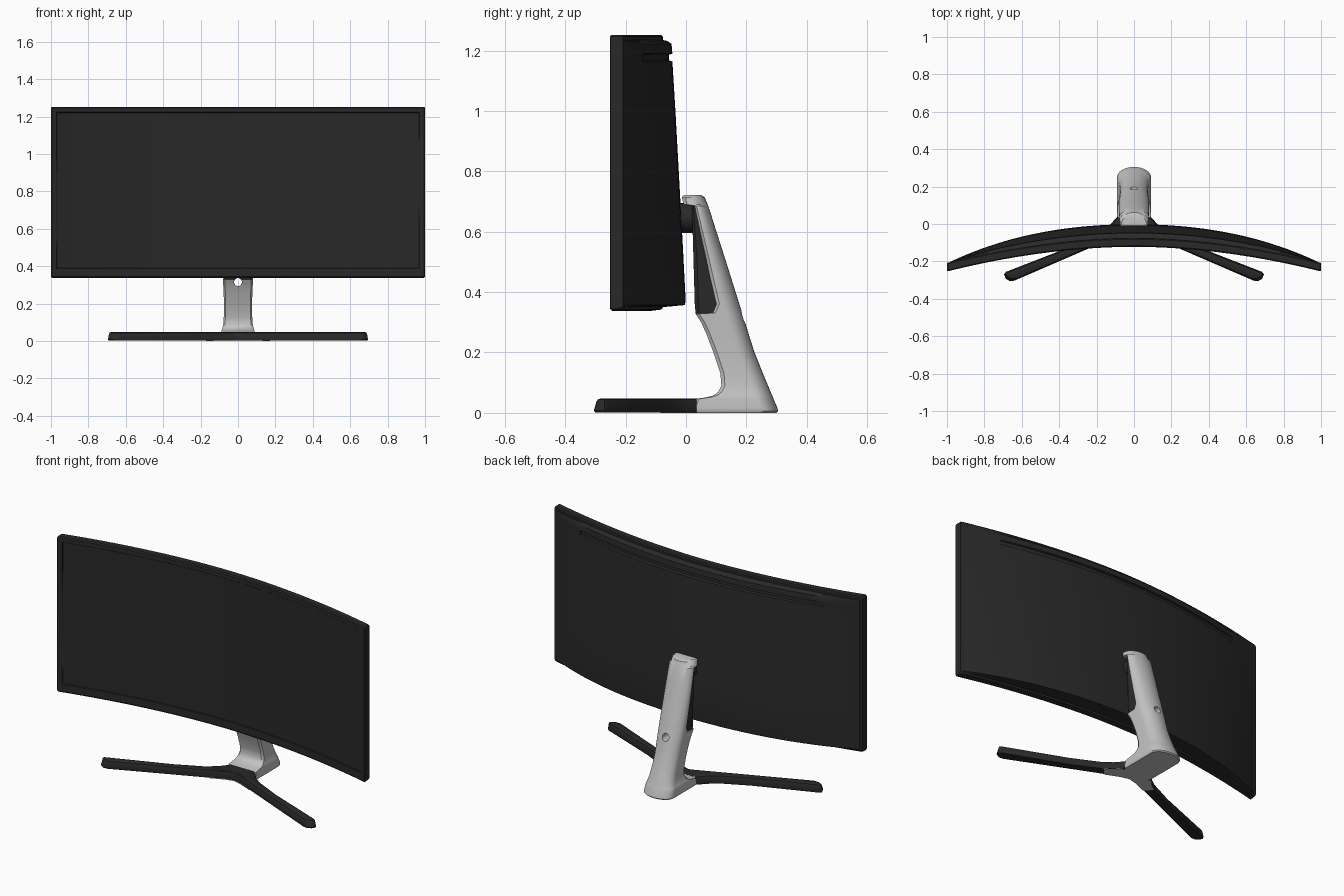
import bpy, bmesh, math

if "Cube" in bpy.data.objects:
    bpy.data.objects.remove(bpy.data.objects["Cube"])

def material(name, v):
    m = bpy.data.materials.new(name)
    m.diffuse_color = (v, v, v, 1)
    m.use_nodes = True
    m.node_tree.nodes["Principled BSDF"].inputs["Base Color"].default_value = m.diffuse_color
    return m

CASE = material("charcoal plastic", 0.022)
SCREEN = material("dark screen", 0.021)
SILVER = material("silver", 0.54)

def finish(name, bm, mats, angle=35):
    bmesh.ops.recalc_face_normals(bm, faces=bm.faces)
    me = bpy.data.meshes.new(name)
    bm.to_mesh(me)
    bm.free()
    ob = bpy.data.objects.new(name, me)
    bpy.context.collection.objects.link(ob)
    for m in mats:
        me.materials.append(m)
    bpy.ops.object.select_all(action='DESELECT')
    ob.select_set(True)
    bpy.context.view_layer.objects.active = ob
    bpy.ops.object.shade_smooth_by_angle(angle=math.radians(angle))
    return ob

def loft(name, rings, mats, rule=None, angle=35):
    """Skin closed rings of equal point count and cap both ends."""
    bm = bmesh.new()
    vs = [[bm.verts.new(p) for p in r] for r in rings]
    n = len(rings[0])
    for a, b in zip(vs, vs[1:]):
        for i in range(n):
            j = (i + 1) % n
            bm.faces.new((a[i], a[j], b[j], b[i]))
    bm.faces.new(vs[0])
    bm.faces.new(vs[-1])
    if rule:
        for f in bm.faces:
            f.material_index = rule(f.calc_center_median())
    return finish(name, bm, mats, angle)

def curve(x):
    return -0.122 - 0.132 * abs(x) ** 1.9      # front face of the curved panel

# Curved front panel with recessed screen
IN = 0.967
xs = [IN * i / 24 for i in range(-24, 25)]
xs = [-1, -0.994, -IN - 0.003] + xs + [IN + 0.003, 0.994, 1]
rings = []
for x in xs:
    r = 0.006 if abs(x) > 0.997 else 0
    d = 0.004 if abs(x) <= IN + 1e-6 else 0
    pts = [(0.008, 0.338 + r), (0, 0.346 + r), (0, 0.388), (d, 0.391), (d, 1.220),
           (0, 1.223), (0, 1.246 - r), (0.006, 1.252 - r),
           (0.040, 1.252 - r), (0.046, 1.246 - r), (0.046, 0.350 + r), (0.040, 0.342 + r)]
    rings.append([(x, curve(x) + y + (r * 0.7 if y < 0.02 else 0), z) for y, z in pts])
loft("curved_panel", rings, [CASE, SCREEN],
     lambda c: int(abs(c.x) < IN and 0.391 < c.z < 1.22 and c.y < curve(c.x) + 0.012))

# Back cover: swells toward the middle and the bottom, with a vent groove near the top
profile = [(1.235, 0.0), (1.232, 0.012), (1.222, 0.027), (1.19, 0.030), (1.186, 0.018),
           (1.168, 0.018), (1.163, 0.030), (1.0, 0.040), (0.8, 0.051), (0.6, 0.062),
           (0.37, 0.074), (0.357, 0.071), (0.350, 0.0)]
cover_xs = sorted([0.985 * i / 24 for i in range(-24, 25)] + [-0.785, -0.782, 0.782, 0.785])
rings = []
for x in cover_xs:
    k = 1 - abs(x / 0.985) ** 3
    base = curve(x) + 0.044
    ring = []
    for z, b in profile:
        if b == 0.018 and abs(x) > 0.783:
            b = 0.030
        ring.append((x, base + b * k + (0.003 if b else 0), z))
    ring += [(x, base - 0.02, 0.350), (x, base - 0.02, 1.235)]
    rings.append(ring)
loft("back_cover", rings, [CASE])

# Neck cross-section: flat front with eased corners, rounded back
def section(z, yf, yb, w):
    d = min(0.058, 0.8 * (yb - yf))
    e = min(0.012, 0.15 * (yb - yf))
    pts = [(-w * 0.88, yf), (w * 0.88, yf), (w, yf + e)]
    for i in range(17):
        a = math.pi * i / 16
        pts.append((w * math.cos(a), yb - d + d * math.sin(a)))
    pts.append((-w, yf + e))
    return [(x, y, z) for x, y in pts]

neck = loft("stand_neck", [section(*s) for s in (
    (0.0, 0.02, 0.300, 0.088), (0.006, 0.02, 0.305, 0.092), (0.016, 0.02, 0.303, 0.092),
    (0.046, 0.03, 0.290, 0.090), (0.052, 0.07, 0.288, 0.089), (0.058, 0.092, 0.285, 0.087),
    (0.070, 0.107, 0.280, 0.083), (0.09, 0.117, 0.272, 0.079), (0.13, 0.114, 0.255, 0.076),
    (0.20, 0.091, 0.227, 0.075), (0.26, 0.068, 0.208, 0.077), (0.30, 0.050, 0.196, 0.079),
    (0.328, 0.032, 0.187, 0.080), (0.331, 0.085, 0.186, 0.080), (0.36, 0.099, 0.177, 0.081),
    (0.50, 0.069, 0.133, 0.081), (0.60, 0.047, 0.101, 0.080), (0.685, 0.029, 0.074, 0.078),
    (0.690, -0.008, 0.072, 0.077), (0.714, -0.014, 0.062, 0.074), (0.721, -0.008, 0.050, 0.066))],
    [SILVER])

# Dark insert filling the front of the neck
insert = loft("neck_insert", [section(*s) for s in (
    (0.327, 0.032, 0.150, 0.074), (0.36, 0.029, 0.150, 0.074), (0.50, 0.025, 0.110, 0.073),
    (0.60, 0.022, 0.080, 0.072), (0.688, 0.019, 0.055, 0.070))], [CASE])

# Cable hole through the neck
bpy.ops.mesh.primitive_cylinder_add(vertices=24, radius=0.021, depth=0.6,
                                    location=(0, 0.15, 0.315), rotation=(math.pi / 2, 0, 0))
cutter = bpy.context.object
cutter.name = "hole_cutter"
cutter.hide_render = True
for ob in (neck, insert):
    bpy.context.view_layer.objects.active = ob
    mod = ob.modifiers.new("hole", 'BOOLEAN')
    mod.operation = 'DIFFERENCE'
    mod.solver = 'EXACT'
    mod.object = cutter
    bpy.ops.object.modifier_apply(modifier=mod.name)
bpy.data.objects.remove(cutter)

# Screen mount between back cover and neck
loft("screen_mount", [[(0.06 * math.cos(a), y, 0.645 + 0.05 * math.sin(a))
                       for a in (math.tau * i / 24 for i in range(24))]
                      for y in (-0.04, 0.04)], [CASE])

# V-shaped base: mirrored outline, tapered upward
def slab(name, half, levels, mat):
    rings = []
    for z, s in levels:
        right = [(x * (1 - s * 0.35) if x > 0.5 else x - s * 0.2 * (x > 0), y + s * sy, z)
                 for x, y, sy in half]
        rings.append(right + [(-x, y, zz) for x, y, zz in reversed(right) if x > 0])
    return loft(name, rings, [mat])

half = [(0, -0.035, 0.2), (0.05, -0.048, 0.2), (0.64, -0.303, 0.3), (0.665, -0.305, 0.4),
        (0.685, -0.293, 0.3), (0.695, -0.270, 0), (0.685, -0.256, -0.15), (0.34, -0.122, -0.15),
        (0.19, -0.050, -0.15), (0.135, -0.012, -0.1), (0.108, 0.018, -0.1), (0.088, 0.04, 0),
        (0, 0.04, 0)]
slab("base_legs", half, [(0.002, 0.01), (0.008, 0.0), (0.036, 0.02), (0.044, 0.035), (0.048, 0.07)], CASE)

# Silver underside plate where the legs meet
slab("base_underplate", [(0, -0.037, 0), (0.05, -0.05, 0), (0.13, -0.084, 0), (0.17, -0.042, 0),
                         (0.13, -0.012, 0), (0.10, 0.02, 0), (0, 0.03, 0)],
     [(0.0, 0), (0.004, 0)], SILVER)
